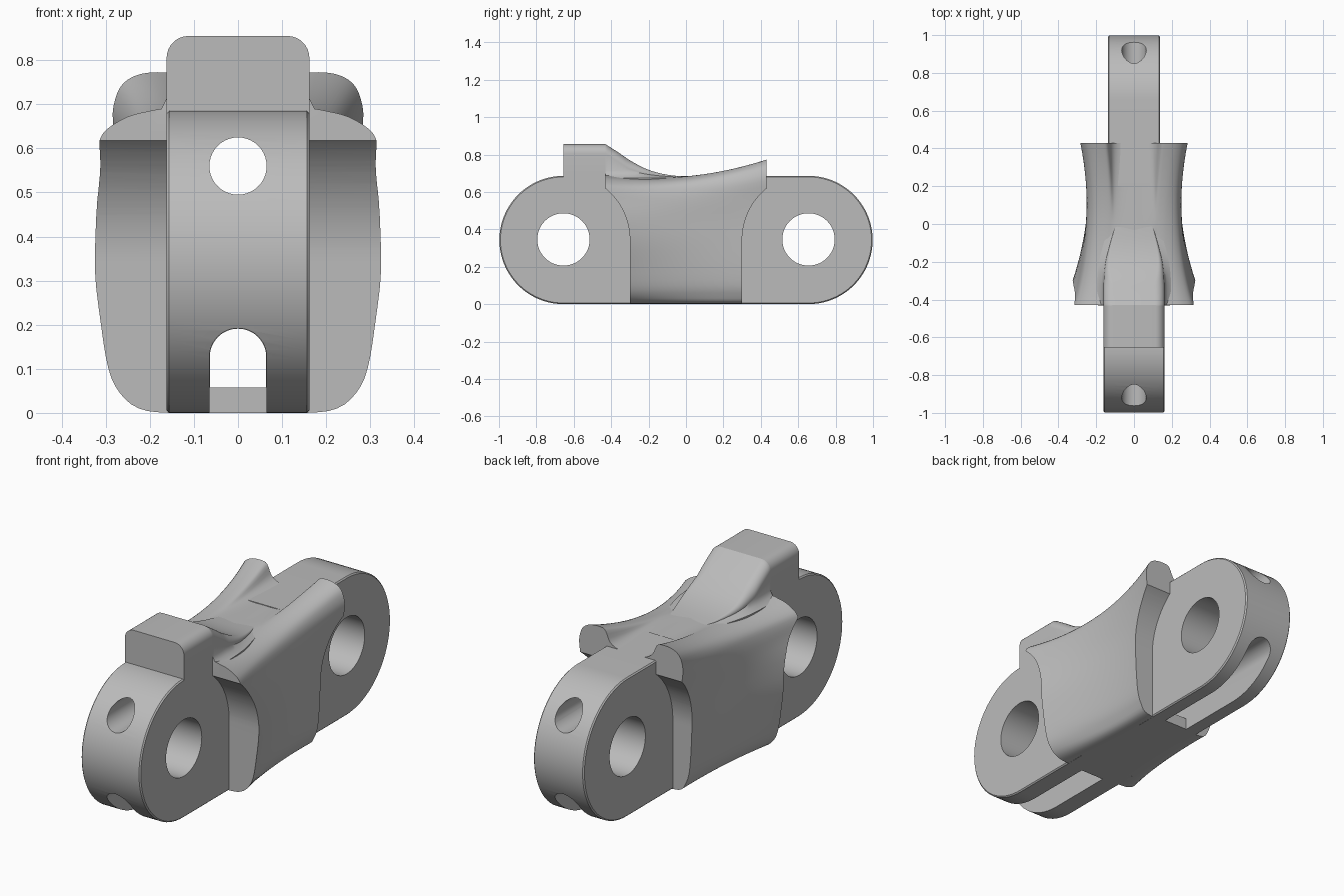
import bpy, bmesh, math

if "Cube" in bpy.data.objects:
    bpy.data.objects.remove(bpy.data.objects["Cube"])

steel = bpy.data.materials.new("plain grey steel")
steel.use_nodes = True
GREY = (0.5, 0.5, 0.5, 1)
steel.diffuse_color = GREY
steel.node_tree.nodes["Principled BSDF"].inputs["Base Color"].default_value = GREY

PIN_Y, MID_Z, RADIUS, END_Y = 0.655, 0.343, 0.343, 0.43


def loft(name, rings):
    """Skin a list of equal-length rings and cap both ends."""
    bm = bmesh.new()
    rows = [[bm.verts.new(p) for p in ring] for ring in rings]
    n = len(rows[0])
    for a, b in zip(rows, rows[1:]):
        for i in range(n):
            j = (i + 1) % n
            bm.faces.new((a[i], a[j], b[j], b[i]))
    bm.faces.new(rows[0])
    bm.faces.new(rows[-1])
    bmesh.ops.recalc_face_normals(bm, faces=bm.faces)
    mesh = bpy.data.meshes.new(name)
    bm.to_mesh(mesh)
    bm.free()
    mesh.materials.append(steel)
    obj = bpy.data.objects.new(name, mesh)
    bpy.context.collection.objects.link(obj)
    return obj


def arc(cy, cz, r, start, end, steps):
    angles = [math.radians(start + (end - start) * i / steps) for i in range(steps + 1)]
    return [(cy + r * math.cos(a), cz + r * math.sin(a)) for a in angles]


def along_x(name, outline, half):
    return loft(name, [[(x, y, z) for y, z in outline] for x in (-half, half)])


def along_y(name, outline, y0, y1):
    return loft(name, [[(x, y, z) for x, z in outline] for y in (y0, y1)])


def mirrored(half):
    """Complete a half outline that runs from bottom to top on +x."""
    return half + [(-x, z) for x, z in reversed(half) if x > 1e-5]


def smooth_line(pts, steps=3):
    """Catmull-Rom refinement of an open line."""
    out = []
    for i in range(len(pts) - 1):
        p = [pts[max(0, min(len(pts) - 1, i + k))] for k in (-1, 0, 1, 2)]
        for s in range(steps):
            t = s / steps
            out.append(tuple(
                0.5 * (2 * b + (c - a) * t + (2 * a - 5 * b + 4 * c - d) * t * t
                       + (3 * b - a - 3 * c + d) * t ** 3)
                for a, b, c, d in zip(*p)))
    return out + [pts[-1]]


def cut(obj, cutters):
    for c in cutters:
        mod = obj.modifiers.new("cut", 'BOOLEAN')
        mod.operation, mod.solver, mod.object = 'DIFFERENCE', 'EXACT', c
    deps = bpy.context.evaluated_depsgraph_get()
    mesh = bpy.data.meshes.new_from_object(obj.evaluated_get(deps))
    obj.modifiers.clear()
    obj.data = mesh


# Pin eyes at both ends: chamfered half-stadium plates
def eye(name, side, half):
    rings = []
    c = 0.006
    for x, r in ((-half, RADIUS - c), (c - half, RADIUS), (half - c, RADIUS), (half, RADIUS - c)):
        pts = [(-0.2, MID_Z + r)] + arc(-PIN_Y, MID_Z, r, 90, 270, 40) + [(-0.2, MID_Z - r)]
        rings.append([(x, -side * y, z) for y, z in pts])
    return loft(name, rings)


front_eye = eye("front_eye", -1, 0.162)
rear_eye = eye("rear_eye", 1, 0.138)
for_eyes = (front_eye, rear_eye)

# Waisted middle block: three half sections blended along the length
front = [(0, 0), (.17, 0), (.248, .01), (.303, .045), (.333, .1), (.354, .2), (.373, .33),
         (.36, .45), (.33, .55), (.317, .61), (.298, .643), (.25, .672), (.2, .685),
         (.17, .69), (.14, .69), (.1, .69), (.05, .69), (0, .69)]
middle = [(0, 0), (.13, 0), (.19, .01), (.217, .045), (.237, .1), (.248, .2), (.255, .33),
          (.255, .45), (.255, .54), (.25, .6), (.237, .64), (.21, .665), (.17, .679),
          (.14, .683), (.12, .683), (.1, .683), (.06, .683), (0, .684)]
# The rear section shares the lower wall and rises into two wings
rear = middle[:7] + [(.262, .45), (.27, .56), (.284, .66), (.279, .71), (.26, .748),
                     (.22, .769), (.165, .772), (.14, .76), (.115, .71), (.07, .686), (0, .684)]
sections = [smooth_line(s) for s in (front, middle, rear)]
rings = []
STEPS = 32
for k in range(STEPS + 1):
    t = 2 * k / STEPS - 1
    w = (t * (t - 1) / 2, 1 - t * t, t * (t + 1) / 2)
    half = [(sum(a * p[0] for a, p in zip(w, trio)),
             max(0, sum(a * p[1] for a, p in zip(w, trio)))) for trio in zip(*sections)]
    rings.append([(x, t * END_Y, z) for x, z in mirrored(half)])
waist = loft("waist_block", rings)

# Raised front tooth with a ramp fading into the waist
path = smooth_line([(-.43, .855, .162), (-.36, .81, .162), (-.29, .763, .16),
                    (-.2, .718, .15), (-.1, .692, .125), (.02, .68, .09)], 4)
rings = []
for y, top, w in [(-PIN_Y, .855, .162), (-END_Y - .001, .855, .162)] + path:
    flare = 0.035 if y >= -END_Y else 0
    base = max(top - 0.68, 0)
    r = min(0.05, base * 0.5 + 0.004)
    half = [(w + flare, 0.64), (w + flare, 0.675), (w + flare * .35, 0.677 + min(.012, base * .2)),
            (w, 0.678 + min(.035, base * .4))]
    half += arc(w - r, top - r, r, 0, 90, 8)
    rings.append([(x, y, z) for x, z in mirrored(half)])
tooth = loft("front_tooth", rings)

# Cutters: clearance round each eye, pin holes, long bore, bottom slots
clearances, pins, slots = [], [], []
for s in (-1, 1):
    gap = arc(-PIN_Y, MID_Z, 0.355, 0, 60, 24)
    gap = [(-0.3, -0.1)] + gap + [(-0.9, gap[-1][1]), (-0.9, -0.1)]
    clearances.append(along_x("clearance_cutter", [(-s * y, z) for y, z in gap], 0.6))
    ring = arc(s * PIN_Y, MID_Z + 0.003, 0.14, 0, 360, 48)[:-1]
    pins.append(along_x("pin_cutter", ring, 0.6))
    arch = [(0.065, -0.1)] + arc(0, 0.127, 0.065, 0, 180, 24) + [(-0.065, -0.1)]
    slots.append(along_y("slot_cutter", arch, s * 0.31, s * 1.2))
bore = along_y("bore_cutter", arc(0, 0.56, 0.065, 0, 360, 40)[:-1], -1.2, 1.2)
arch = [(0.064, 0.058)] + arc(0, 0.127, 0.064, 0, 180, 24) + [(-0.064, 0.058)]
tunnel = along_y("tunnel_cutter", arch, -0.34, 0.34)

cut(waist, clearances + [bore, tunnel])
for part, pin, slot in zip(for_eyes, pins, slots):
    cut(part, [pin, bore, tunnel, slot])
for c in clearances + pins + slots + [bore, tunnel]:
    bpy.data.objects.remove(c)

# Smooth shading with crisp edges
bpy.ops.object.select_all(action='DESELECT')
for part in (front_eye, rear_eye, waist, tooth):
    part.select_set(True)
    bpy.context.view_layer.objects.active = part
bpy.ops.object.shade_smooth_by_angle(angle=math.radians(32))
